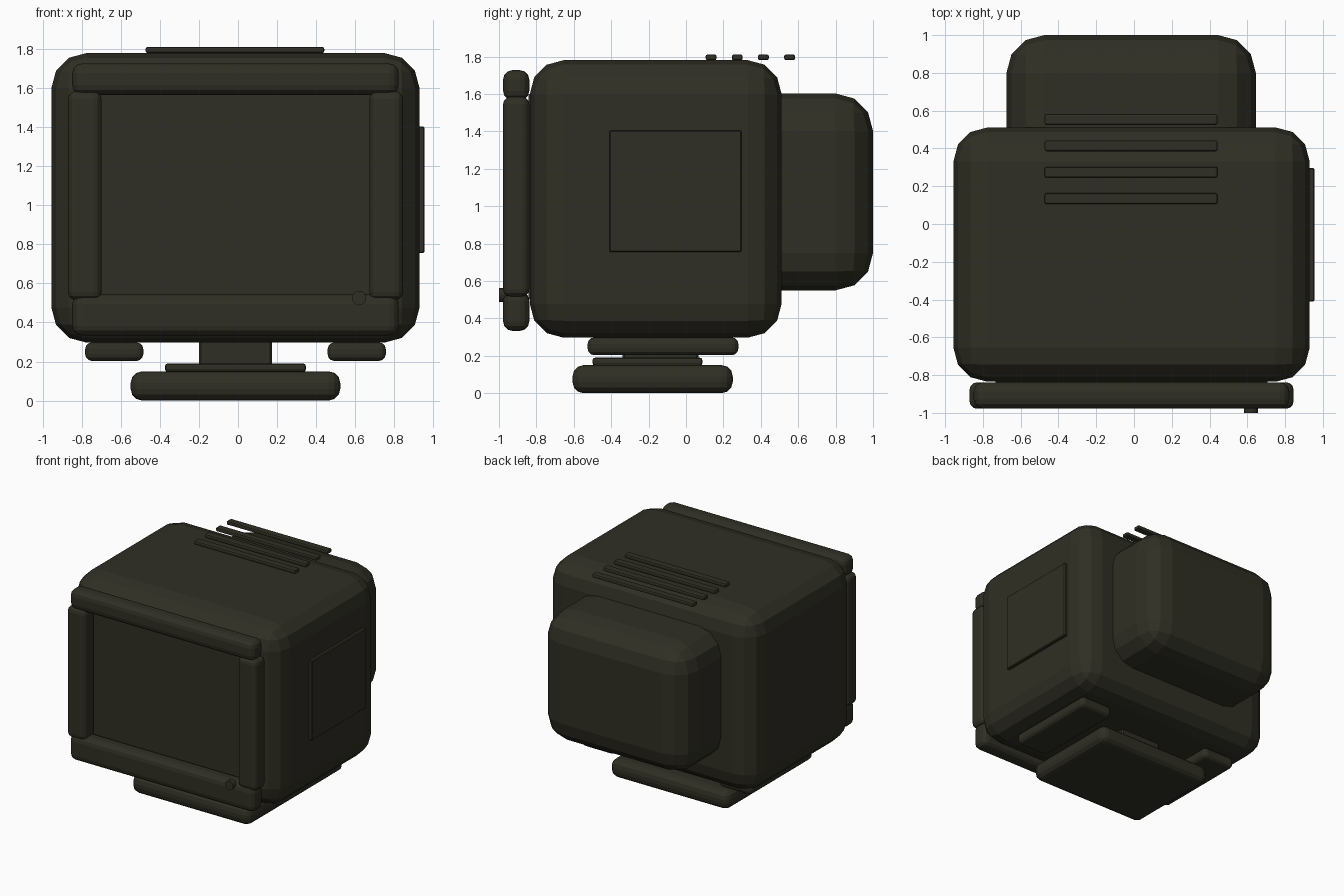
import bpy
import math

if "Cube" in bpy.data.objects:
    bpy.data.objects.remove(bpy.data.objects["Cube"])

CX = -0.013  # centre line of the housing


def material(name, rgb):
    m = bpy.data.materials.new(name)
    m.diffuse_color = (*rgb, 1)
    m.use_nodes = True
    m.node_tree.nodes["Principled BSDF"].inputs["Base Color"].default_value = m.diffuse_color
    return m


CASE = material("dark olive plastic", (0.029, 0.028, 0.018))


def block(name, x, y, z, bevel=0.0, segments=3):
    """Box between (min, max) ranges with rounded edges."""
    bpy.ops.mesh.primitive_cube_add(
        size=1, location=[(a + b) / 2 for a, b in (x, y, z)])
    ob = bpy.context.object
    ob.name = name
    ob.scale = [b - a for a, b in (x, y, z)]
    bpy.ops.object.transform_apply(location=False, rotation=False, scale=True)
    ob.data.materials.append(CASE)
    if bevel:
        mod = ob.modifiers.new("rounded edges", 'BEVEL')
        mod.width = bevel
        mod.segments = segments
    return ob


def span(centre, half):
    return (centre - half, centre + half)


# Main housing and rear tube cover
block("housing", span(CX, 0.943), (-0.835, 0.511), (0.297, 1.78), 0.18)
block("rear_cover", span(CX - 0.002, 0.66), (0.2, 1.0), (0.55, 1.602), 0.2)

# Screen and the four frame bars around it
block("screen", span(CX, 0.72), (-0.842, -0.82), (0.5, 1.6))
FRAME_Y = (-0.978, -0.838)
block("frame_top", span(CX, 0.836), FRAME_Y, (1.566, 1.727), 0.05)
block("frame_bottom", span(CX, 0.836), FRAME_Y, (0.333, 0.545), 0.05)
for side, label in ((-1, "left"), (1, "right")):
    block("frame_" + label, span(CX + side * 0.772, 0.086), FRAME_Y,
          (0.515, 1.585), 0.04)

# Control knob on the lower frame bar
bpy.ops.mesh.primitive_cylinder_add(
    vertices=16, radius=0.037, depth=0.04, location=(0.62, -0.98, 0.525),
    rotation=(math.pi / 2, 0, 0))
knob = bpy.context.object
knob.name = "knob"
knob.data.materials.append(CASE)

# Side panel on the right
block("side_panel", (0.91, 0.955), (-0.41, 0.297), (0.755, 1.405), 0.006, 1)

# Vent slats above the housing
for i in range(4):
    block(f"vent_slat_{i + 1}", (-0.473, 0.442),
          span(0.134 + 0.14 * i, 0.029), (1.78, 1.811), 0.01, 2)

# Feet under the housing
for side, label in ((-1, "left"), (1, "right")):
    block("foot_" + label, span(CX + side * 0.621, 0.149),
          (-0.526, 0.28), (0.203, 0.298), 0.035)

# Pedestal stand
block("stand_neck", span(CX, 0.187), (-0.34, 0.067), (0.17, 0.32), 0.01, 1)
block("stand_plate", span(CX, 0.361), (-0.5, 0.088), (0.147, 0.19), 0.014, 2)
block("stand_base", span(CX, 0.537), (-0.607, 0.25), (0.0, 0.15), 0.06)
